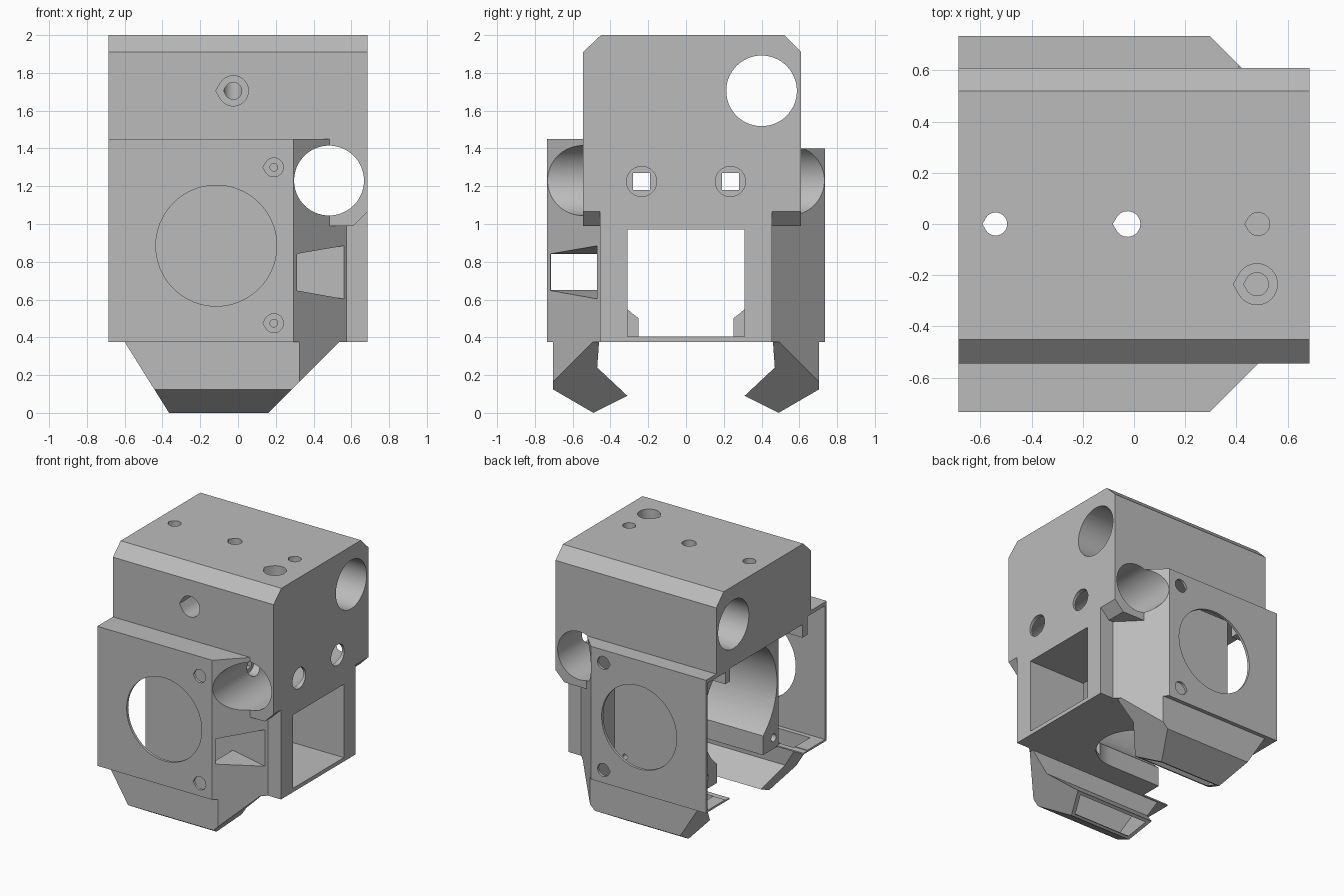
import bpy, bmesh, math
from mathutils import Vector

cube = bpy.data.objects.get("Cube")
if cube:
    bpy.data.objects.remove(cube, do_unlink=True)

plastic = bpy.data.materials.new("grey_plastic")
plastic.use_nodes = True
grey = (0.5, 0.5, 0.5, 1)
plastic.diffuse_color = grey
plastic.node_tree.nodes["Principled BSDF"].inputs["Base Color"].default_value = grey


def prism(name, pts, axis, lo, hi):
    """Extrude a 2D outline along an axis from lo to hi."""
    place = {"x": lambda a, b: (lo, a, b),
             "y": lambda a, b: (a, lo, b),
             "z": lambda a, b: (a, b, lo)}[axis]
    bm = bmesh.new()
    face = bm.faces.new([bm.verts.new(place(a, b)) for a, b in pts])
    new = bmesh.ops.extrude_face_region(bm, geom=[face])["geom"]
    step = Vector([hi - lo if axis == k else 0 for k in "xyz"])
    bmesh.ops.translate(bm, vec=step, verts=[v for v in new if isinstance(v, bmesh.types.BMVert)])
    bmesh.ops.recalc_face_normals(bm, faces=bm.faces)
    mesh = bpy.data.meshes.new(name)
    bm.to_mesh(mesh)
    bm.free()
    mesh.materials.append(plastic)
    obj = bpy.data.objects.new(name, mesh)
    bpy.context.scene.collection.objects.link(obj)
    return obj


def box(name, x, y, z):
    return prism(name, [(x[0], y[0]), (x[1], y[0]), (x[1], y[1]), (x[0], y[1])], "z", *z)


def circle(a, b, r, n=64):
    return [(a + r * math.cos(2 * math.pi * i / n), b + r * math.sin(2 * math.pi * i / n))
            for i in range(n)]


def teardrop(a, b, r, n=28):
    """Circle with a short printable tip towards negative a."""
    lim = math.radians(150)
    arc = [lim * (2 * i / n - 1) for i in range(n + 1)]
    return [(a + r * math.cos(t), b + r * math.sin(t)) for t in arc] + [(a - r / math.cos(math.pi / 6), b)]


def combine(target, tool, operation):
    mod = target.modifiers.new("combine", "BOOLEAN")
    mod.operation = operation
    mod.solver = "EXACT"
    mod.object = tool
    bpy.context.view_layer.objects.active = target
    bpy.ops.object.modifier_apply(modifier=mod.name)
    bpy.data.objects.remove(tool, do_unlink=True)


def cut(tool):
    combine(body, tool, "DIFFERENCE")


def add(tool):
    combine(body, tool, "UNION")


def sided(pts, s):
    return [(a * s, b) for a, b in pts]


# Upper carriage block with bevelled top edges
body = prism("carriage_body", [(-.545, .99), (-.545, 1.91), (-.45, 2), (.52, 2), (.61, 1.91), (.61, .99)],
             "x", -.685, .685)
# Lower block around the main air tunnel
add(box("lower_block", (-.46, .685), (-.455, .455), (.375, 1.2)))

for s, top in ((-1, 1.45), (1, 1.40)):
    # Side fan housing with a slanted corner
    plan = [(-.685, .735), (.295, .735), (.58, .45), (-.685, .45)]
    add(prism("fan_housing", [(x, y * s) for x, y in plan], "z", .375, top))
    # Air nozzle bent inwards under the housing
    nozzle = prism("nozzle", sided([(.705, .38), (.705, .125), (.49, 0), (.31, .09),
                                    (.47, .24), (.46, .38)], s), "x", -.8, .8)
    taper = prism("taper", [(-.603, .38), (-.365, 0), (-.365, -.1), (.16, -.1), (.16, 0), (.54, .38)], "y", -1, 1)
    combine(nozzle, taper, "INTERSECT")
    corner = prism("corner", [(-1, 0), (-1, s), (.03, s), (1.03, 0)], "z", -1, 1)
    combine(nozzle, corner, "INTERSECT")
    add(nozzle)

# Fan pocket on the open side
cut(box("fan_pocket", (-.8, -.46), (-.5, .5), (.385, 1.38)))

for s, top in ((-1, 1.42), (1, 1.37)):
    # Hollow housing and nozzle channel
    ys = sorted((s * .715, s * .47))
    cut(box("housing_cavity", (-.8, .28), ys, (.39, top)))
    channel = prism("channel", sided([(.68, .42), (.68, .14), (.485, .025), (.42, -.04), (.28, .03),
                                      (.345, .09), (.495, .23), (.49, .42)], s), "x", -.8, .8)
    taper = prism("taper", [(-.6, .42), (-.335, 0), (-.335, -.1), (.13, -.1), (.13, 0),
                            (.28, .15), (.28, .42)], "y", -1, 1)
    combine(channel, taper, "INTERSECT")
    cut(channel)
    # Fan opening and screw holes in the outer plate
    cut(prism("fan_opening", circle(-.115, .885, .32), "y", *sorted((s * .6, s * .8))))
    for z in (.475, 1.3):
        cut(prism("screw_hole", teardrop(.19, z, .05), "y", *sorted((s * .69, s * .8))))
        cut(prism("screw_pilot", teardrop(.19, z, .02), "y", *sorted((s * .4, s * .6))))
    # Bevel on the overhanging block ends
    cut(prism("wing_bevel", [(.60, .98), (.72, .98), (.72, 1.1)], "y", *sorted((s * .455, s * .7))))
    # Fan retaining tab
    add(box("fan_tab", (-.685, -.52), sorted((s * .44, s * .5)), (1.28, 1.45)))
    # Fan screw holes facing the pocket
    for z in (.46, 1.3):
        cut(prism("fan_screw", circle(s * .41, z, .03, 24), "x", -.6, -.2))
    # Belt screw holes in the end face
    cut(prism("belt_bore", circle(s * .235, 1.225, .08, 32), "x", .25, .8))
    cut(box("belt_slot", (-.5, .3), sorted((s * .19, s * .28)), (1.18, 1.27)))

# Cable window through the front slanted corner
cut(prism("cable_window", [(.58, .6), (.58, .888), (.3, .84), (.2, .84), (.2, .65), (.3, .65)],
          "y", -.718, -.47))

# Main air tunnel, round at the fan and square at the exit
cut(prism("round_tunnel", circle(0, .875, .45), "x", -.6, .2))
cut(box("square_tunnel", (.1, .8), (-.31, .31), (.405, .97)))
# Slot in the floor for the hot end
cut(prism("floor_bore", circle(-.02, 0, .28), "z", .2, .6))
cut(box("floor_slot", (-.6, -.02), (-.28, .28), (.2, .6)))

# Rod bores
cut(prism("long_rod_bore", circle(.4, 1.705, .187), "x", -1, 1))
cut(prism("cross_rod_bore", circle(.482, 1.23, .185), "y", -1, 1))

# Holes in the top and front
cut(prism("filament_hole", teardrop(-.025, 0, .05), "z", 1.2, 2.1))
cut(prism("pocket_hole", teardrop(-.54, 0, .045), "z", 1.3, 2.1))
cut(prism("blind_hole", teardrop(.485, 0, .045), "z", 1.6, 2.1))
cut(prism("counterbore", teardrop(.48, -.235, .08), "z", 1.8, 2.1))
cut(prism("counterbore_pilot", teardrop(.48, -.235, .045), "z", 1.5, 1.9))
cut(prism("front_bore", teardrop(-.025, 1.705, .08), "y", -.7, -.25))
cut(prism("front_pilot", teardrop(-.025, 1.705, .045), "y", -.3, .02))

# Smooth bores, sharp edges
bpy.ops.object.select_all(action="DESELECT")
body.select_set(True)
bpy.context.view_layer.objects.active = body
bpy.ops.object.shade_smooth_by_angle(angle=math.radians(25))
